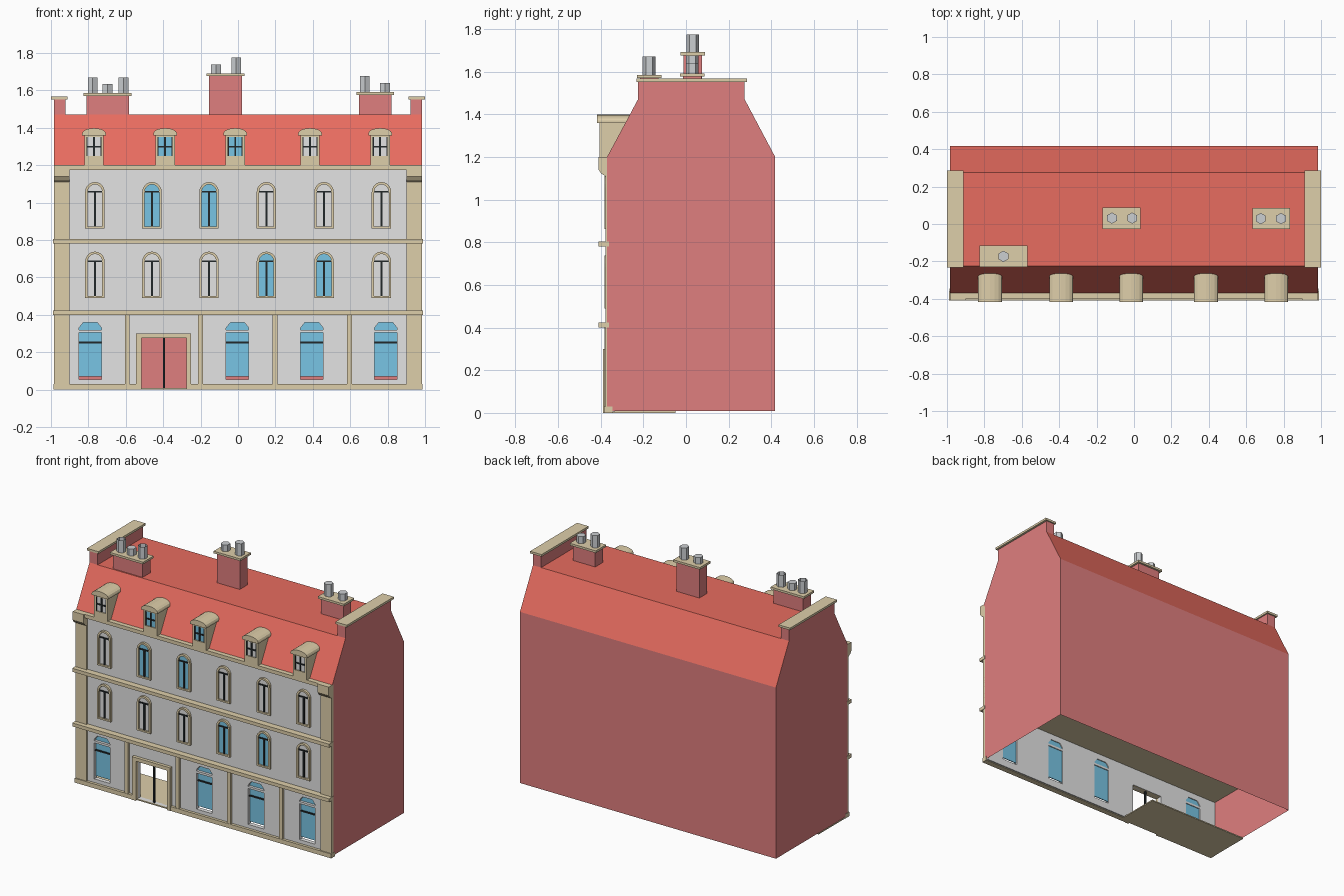
import bpy, bmesh, math
from mathutils import Matrix, Vector

if "Cube" in bpy.data.objects:
    bpy.data.objects.remove(bpy.data.objects["Cube"], do_unlink=True)


def material(name, r, g, b):
    m = bpy.data.materials.new(name)
    m.use_nodes = True
    m.diffuse_color = (r, g, b, 1)
    m.node_tree.nodes["Principled BSDF"].inputs["Base Color"].default_value = (r, g, b, 1)
    return m


BRICK = material("pink brick", 0.74, 0.21, 0.21)
ROOF = material("red roof", 0.8, 0.15, 0.115)
STONE = material("tan stone", 0.73, 0.62, 0.4)
WALL = material("pale grey", 0.77, 0.77, 0.77)
GLASS = material("blue glass", 0.19, 0.56, 0.78)
DARK = material("dark metal", 0.015, 0.02, 0.022)
POT = material("chimney pot grey", 0.6, 0.62, 0.64)


def finish(name, bm, *mats):
    bmesh.ops.recalc_face_normals(bm, faces=bm.faces)
    for f in bm.faces:
        f.smooth = False
    me = bpy.data.meshes.new(name)
    bm.to_mesh(me)
    bm.free()
    for m in mats:
        me.materials.append(m)
    ob = bpy.data.objects.new(name, me)
    bpy.context.collection.objects.link(ob)
    return ob


def box(name, x, y, z, mat):
    """Box from three (low, high) ranges."""
    bm = bmesh.new()
    size = [b - a for a, b in (x, y, z)]
    mid = [(a + b) / 2 for a, b in (x, y, z)]
    bmesh.ops.create_cube(bm, size=1, matrix=Matrix.Translation(mid) @ Matrix.Diagonal((*size, 1)))
    return finish(name, bm, mat)


def prism(name, profile, x0, x1, mat):
    """Side profile of (y, z) points pushed along x."""
    bm = bmesh.new()
    face = bm.faces.new([bm.verts.new((x0, y, z)) for y, z in profile])
    new = bmesh.ops.extrude_face_region(bm, geom=[face])["geom"]
    bmesh.ops.translate(bm, vec=(x1 - x0, 0, 0), verts=[v for v in new if isinstance(v, bmesh.types.BMVert)])
    return finish(name, bm, mat)


def plate(name, loops, y0, y1, mat):
    """Filled front outline of (x, z) loops; later loops are holes."""
    cu = bpy.data.curves.new(name, 'CURVE')
    cu.dimensions, cu.fill_mode, cu.extrude = '2D', 'BOTH', (y1 - y0) / 2
    for loop in loops:
        sp = cu.splines.new('POLY')
        sp.points.add(len(loop) - 1)
        for p, (x, z) in zip(sp.points, loop):
            p.co = (x, z, 0, 1)
        sp.use_cyclic_u = True
    tmp = bpy.data.objects.new(name + " outline", cu)
    bpy.context.collection.objects.link(tmp)
    dg = bpy.context.evaluated_depsgraph_get()
    me = bpy.data.meshes.new_from_object(tmp.evaluated_get(dg))
    bm = bmesh.new()
    bm.from_mesh(me)
    bpy.data.objects.remove(tmp, do_unlink=True)
    bpy.data.curves.remove(cu)
    bpy.data.meshes.remove(me)
    for f in bm.faces:
        f.material_index = 0
    bmesh.ops.remove_doubles(bm, verts=bm.verts, dist=1e-5)
    bm.transform(Matrix.Translation((0, (y0 + y1) / 2, 0)) @ Matrix.Rotation(math.pi / 2, 4, 'X'))
    return finish(name, bm, mat)


def rect(x0, x1, z0, z1):
    return [(x0, z0), (x1, z0), (x1, z1), (x0, z1)]


def arch(cx, half, z0, spring, rise, n=10):
    """Upright outline with a curved head."""
    head = [(cx + half * math.cos(math.pi * i / n), spring + rise * math.sin(math.pi * i / n))
            for i in range(n + 1)]
    return [(cx - half, z0), (cx + half, z0)] + head


END = 0.985

# Brick shell with mansard roof, open below and at the front
profile = [(0.418, 0.01), (0.418, 1.2), (0.275, 1.47), (-0.225, 1.47), (-0.37, 1.2), (-0.37, 0.01)]
bm = bmesh.new()
sides = [[bm.verts.new((x, y, z)) for y, z in profile] for x in (-END, END)]
for s in sides:
    bm.faces.new(s)
for i in range(4):
    bm.faces.new((sides[0][i], sides[0][i + 1], sides[1][i + 1], sides[1][i]))
for f in bm.faces:
    across = len(f.verts) == 4
    f.material_index = int(across and f.calc_center_median().z > 1.2)
finish("house_shell", bm, BRICK, ROOF)

# Floor pieces
box("entrance_floor", (-END, -0.2), (-0.375, -0.05), (0, 0.008), STONE)
box("ground_floor_ceiling", (-0.98, 0.98), (-0.345, 0.415), (0.4, 0.41), STONE)

# Front wall with ground floor openings
DOOR = (-0.515, -0.275)
shop_x = [-0.79, -0.003, 0.395, 0.79]


def lunette(cx):
    return [(cx + x, z) for x, z in ((-0.06, 0.32), (0.06, 0.32), (0.06, 0.33),
                                     (0.038, 0.358), (-0.038, 0.358), (-0.06, 0.33))]


holes = [rect(*DOOR, 0.008, 0.275)]
for cx in shop_x:
    holes += [rect(cx - 0.06, cx + 0.06, 0.055, 0.305), lunette(cx)]
plate("front_wall", [rect(-0.98, 0.98, 0.004, 1.195)] + holes, -0.366, -0.336, WALL)
for cx in shop_x:
    plate("ground_window_glass", [rect(cx - 0.06, cx + 0.06, 0.07, 0.305)], -0.348, -0.342, GLASS)
    plate("ground_window_top_glass", [lunette(cx)], -0.348, -0.342, GLASS)
    box("ground_window_bar", (cx - 0.06, cx + 0.06), (-0.355, -0.348), (0.246, 0.256), DARK)

# Doorway
plate("door_surround", [[(-0.545, 0), (DOOR[0], 0), (DOOR[0], 0.275), (DOOR[1], 0.275), (DOOR[1], 0),
                         (-0.25, 0), (-0.25, 0.3), (-0.545, 0.3)]], -0.388, -0.34, STONE)
box("door_post", (-0.401, -0.389), (-0.36, -0.35), (0.008, 0.275), DARK)

# Stone trim: plinth, strips, corner pilasters, belts and cornice
for x in ((-0.987, -0.545), (-0.25, 0.987)):
    box("plinth", x, (-0.385, -0.345), (0, 0.03), STONE)
for cx in (-0.592, -0.2, 0.198, 0.596):
    box("ground_strip", (cx - 0.013, cx + 0.013), (-0.383, -0.36), (0.03, 0.4), STONE)
for s in (-1, 1):
    x0, x1 = sorted((s * 0.9, s * END))
    box("corner_pilaster", (x0, x1), (-0.378, -0.36), (0.01, 1.18), STONE)
    prism("cornice_bracket", [(-0.365, 1.2), (-0.41, 1.2), (-0.41, 1.14), (-0.397, 1.122),
                              (-0.378, 1.11), (-0.365, 1.11)], x0, x1, STONE)
    # Gable parapets
    x0, x1 = sorted((s * 0.922, s * END))
    box("gable_parapet", (x0, x1), (-0.225, 0.275), (1.46, 1.555), BRICK)
    x0, x1 = sorted((s * 0.912, s * 1.0))
    box("gable_coping", (x0, x1), (-0.232, 0.285), (1.552, 1.567), STONE)
box("ground_belt", (-0.988, 0.988), (-0.41, -0.36), (0.4, 0.424), STONE)
box("middle_belt", (-0.988, 0.988), (-0.41, -0.36), (0.78, 0.804), STONE)
box("cornice", (-END, END), (-0.402, -0.36), (1.175, 1.2), STONE)

# Two rows of arched windows
arched_x = [-0.765, -0.46, -0.155, 0.152, 0.46, 0.767]
for base, lit in ((0.49, (3, 4)), (0.862, (1, 2))):
    for i, cx in enumerate(arched_x):
        inner = arch(cx, 0.039, base + 0.011, base + 0.195, 0.04)
        plate("window_frame", [arch(cx, 0.052, base, base + 0.195, 0.053), inner], -0.382, -0.36, STONE)
        plate("window_pane", [inner], -0.37, -0.363, GLASS if i in lit else WALL)
        box("window_mullion", (cx - 0.006, cx + 0.006), (-0.376, -0.37), (base + 0.011, base + 0.195), DARK)
        box("window_transom", (cx - 0.039, cx + 0.039), (-0.376, -0.37), (base + 0.191, base + 0.2), DARK)

# Dormers
for i, cx in enumerate([-0.77, -0.39, -0.015, 0.385, 0.76]):
    opening = rect(cx - 0.04, cx + 0.04, 1.25, 1.35)
    plate("dormer_front", [rect(cx - 0.052, cx + 0.052, 1.2, 1.37), opening], -0.406, -0.393, STONE)
    box("dormer_body", (cx - 0.052, cx + 0.052), (-0.393, -0.27), (1.2, 1.37), STONE)
    plate("dormer_pane", [opening], -0.399, -0.392, GLASS if i in (1, 2) else WALL)
    box("dormer_mullion", (cx - 0.005, cx + 0.005), (-0.404, -0.398), (1.25, 1.35), DARK)
    box("dormer_crossbar", (cx - 0.04, cx + 0.04), (-0.404, -0.398), (1.294, 1.303), DARK)
    for s in (-1, 1):
        box("dormer_side_bar", (cx + s * 0.037 - 0.003, cx + s * 0.037 + 0.003),
            (-0.404, -0.398), (1.25, 1.35), DARK)
    plate("dormer_hood", [arch(cx, 0.063, 1.36, 1.37, 0.028, 8)], -0.418, -0.262, STONE)


# Chimneys with six-sided pots (x, top, closed)
def chimney(x, y, top, pots):
    box("chimney_stack", x, y, (1.46, top), BRICK)
    grow = 0.014
    box("chimney_cap", (x[0] - grow, x[1] + grow), (y[0] - grow, y[1] + grow), (top, top + 0.015), STONE)
    for px, pz, closed in pots:
        bm = bmesh.new()
        low = top + 0.014
        spot = Matrix.Translation(Vector((px, sum(y) / 2, (low + pz) / 2)))
        bmesh.ops.create_cone(bm, cap_ends=closed, segments=6, radius1=0.03, radius2=0.03,
                              depth=pz - low, matrix=spot)
        finish("chimney_pot", bm, POT)


chimney((-0.811, -0.583), (-0.216, -0.13), 1.57,
        [(-0.777, 1.67, False), (-0.698, 1.633, True), (-0.612, 1.67, False)])
chimney((-0.155, 0.022), (-0.012, 0.075), 1.676, [(-0.118, 1.737, True), (-0.01, 1.775, True)])
chimney((0.648, 0.82), (-0.014, 0.072), 1.576, [(0.678, 1.676, True), (0.786, 1.64, True)])
